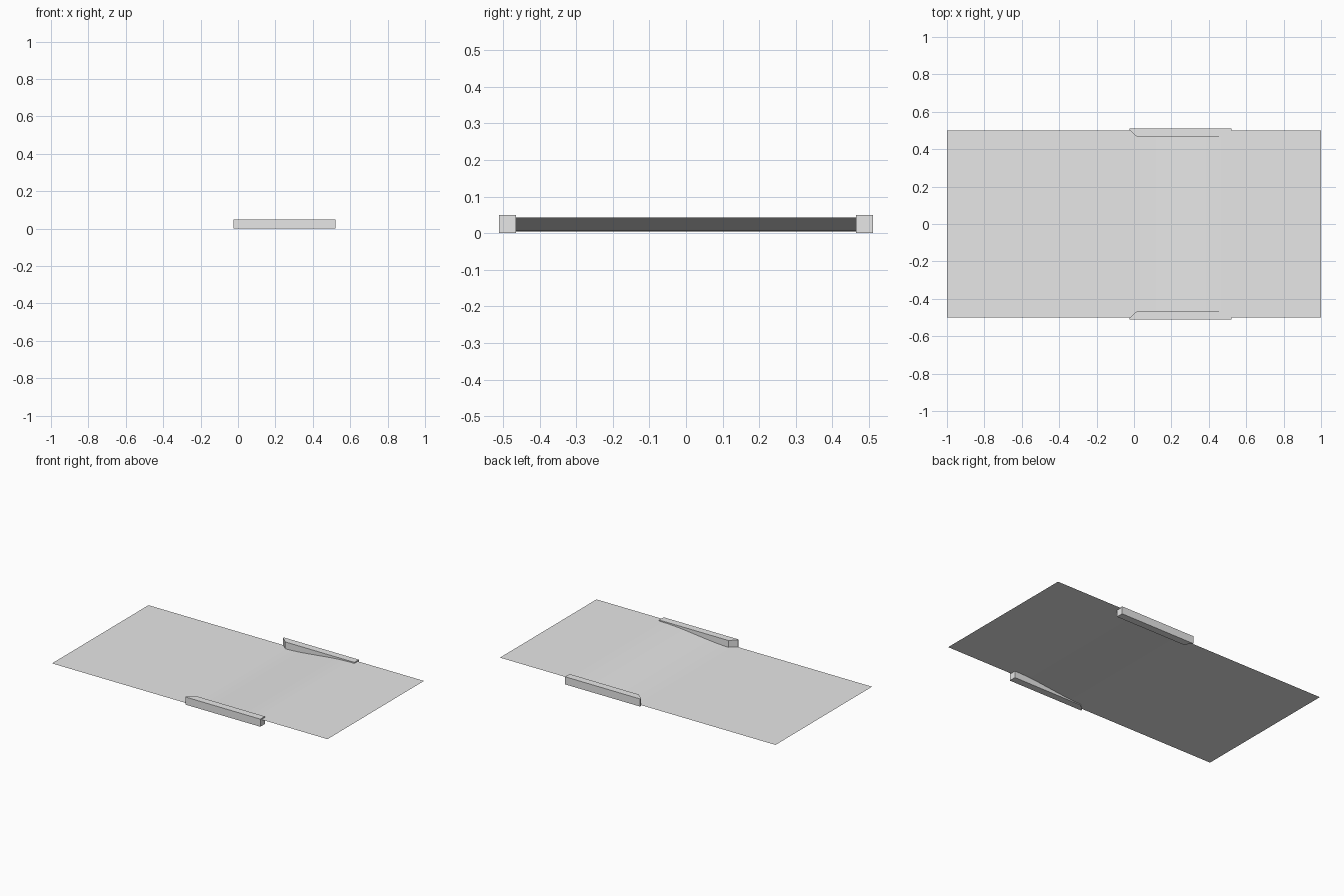
import bpy
import bmesh

cube = bpy.data.objects.get("Cube")
if cube:
    bpy.data.objects.remove(cube, do_unlink=True)

# Single plain grey for every part
grey = bpy.data.materials.new("light_grey")
grey.use_nodes = True
colour = (0.8, 0.8, 0.8, 1)
grey.diffuse_color = colour
grey.node_tree.nodes["Principled BSDF"].inputs["Base Color"].default_value = colour

LOW, HIGH = 0.005, 0.043
RAMP_START, RAMP_END, STEPS = 0.0, 0.5, 16


def finish(bm, name):
    mesh = bpy.data.meshes.new(name)
    bm.to_mesh(mesh)
    bm.free()
    mesh.materials.append(grey)
    obj = bpy.data.objects.new(name, mesh)
    bpy.context.collection.objects.link(obj)
    return obj


# Thin sheet with a gentle S-shaped rise between the guides
def sheet_height(t):
    return LOW + (HIGH - LOW) * t * t * (3 - 2 * t)


profile = [(-1, LOW)]
for i in range(STEPS + 1):
    t = i / STEPS
    profile.append((RAMP_START + (RAMP_END - RAMP_START) * t, sheet_height(t)))
profile.append((1, HIGH))

bm = bmesh.new()
rows = [[bm.verts.new((x, y, z)) for y in (-0.5, 0.5)] for x, z in profile]
for a, b in zip(rows, rows[1:]):
    face = bm.faces.new((a[0], b[0], b[1], a[1]))
    face.smooth = True
finish(bm, "sheet")


# Edge guides: bars with a chamfered lead-in on the inner side
def guide(name, side):
    outline = [(-0.025, 0.511), (-0.025, 0.503), (0.018, 0.464),
               (0.52, 0.464), (0.52, 0.511)]
    bm = bmesh.new()
    base = bm.faces.new([bm.verts.new((x, side * y, 0)) for x, y in outline])
    top = bmesh.ops.extrude_face_region(bm, geom=[base], use_keep_orig=True)
    verts = [v for v in top["geom"] if isinstance(v, bmesh.types.BMVert)]
    bmesh.ops.translate(bm, verts=verts, vec=(0, 0, 0.05))
    bmesh.ops.recalc_face_normals(bm, faces=bm.faces)
    finish(bm, name)


guide("front_guide", -1)
guide("back_guide", 1)
